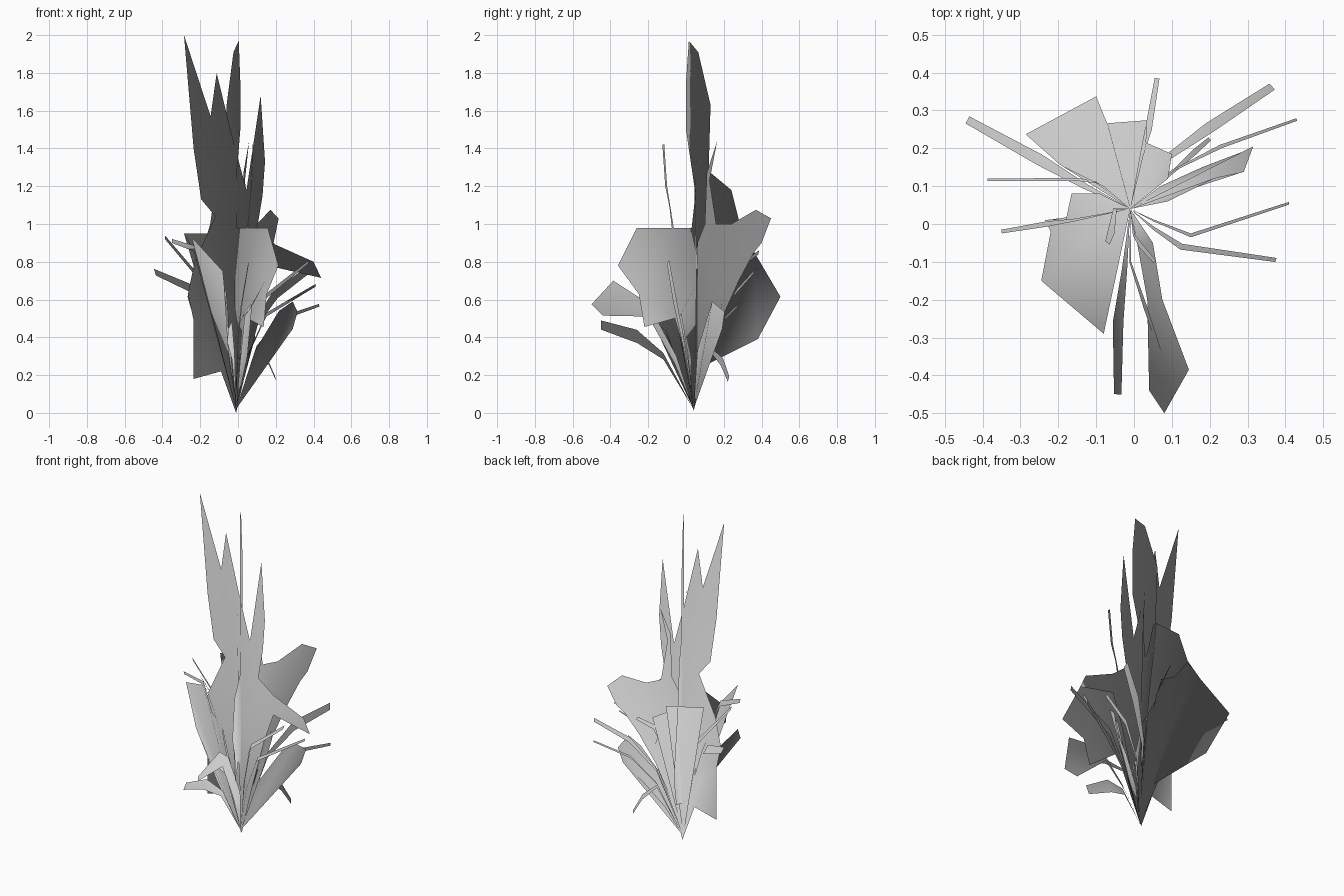
import bpy, bmesh
from mathutils import Vector

ROOT = Vector((-0.01, 0.04, 0.02))


def make(name, faces):
    """Object from polygons, softly shaded with outward and upward normals."""
    bm = bmesh.new()
    for f in faces:
        bm.faces.new([bm.verts.new(p) for p in f])
    bmesh.ops.remove_doubles(bm, verts=bm.verts, dist=0.0005)
    bmesh.ops.triangulate(bm, faces=[f for f in bm.faces if len(f.verts) > 4])
    for f in bm.faces:
        f.smooth = True
        f.normal_update()
        if f.normal.z < 0:
            f.normal_flip()
    me = bpy.data.meshes.new(name)
    bm.to_mesh(me)
    bm.free()
    me.normals_split_custom_set_from_vertices(
        [Vector((v.co.x, v.co.y, max(v.co.z - 0.2, 0.15))).normalized() for v in me.vertices])
    ob = bpy.data.objects.new(name, me)
    bpy.context.collection.objects.link(ob)
    return ob


def sheet(name, outline, place):
    """Upright flat leaf cluster, outline given as (distance, height)."""
    make(name, [[place(t, z) for t, z in outline]])


def fan(name, rim):
    """Spreading leaf: triangles from the root out to a rim."""
    make(name, [[ROOT, a, b] for a, b in zip(rim, rim[1:])])


def blade(name, path, width, rise):
    """Narrow tilted blade following a path, tapering toward root and tip."""
    pts = [Vector(p) for p in path]
    d = pts[-1] - ROOT
    side = Vector((-d.y, d.x, 0)).normalized() * width / 2
    side.z = rise / 2
    prof = [0.5] + [1.0] * (len(pts) - 2) + [0.7]
    l = [ROOT] + [p + side * w for p, w in zip(pts, prof)]
    r = [ROOT] + [p - side * w for p, w in zip(pts, prof)]
    make(name, [[l[0], l[1], r[1]]] +
         [[l[i], l[i + 1], r[i + 1], r[i]] for i in range(1, len(pts))])


# Tall upright cluster running left to right
sheet("tall_leaf_cluster_wide", [
    (-.01, 0), (-.09, .22), (-.235, .18), (-.235, .49), (-.265, .63),
    (-.23, .8), (-.17, .93), (-.12, 1.04), (-.195, 1.13), (-.235, 1.4),
    (-.286, 2.0), (-.145, 1.57), (-.113, 1.8), (-.02, 1.42), (.045, 1.18),
    (.12, 1.68), (.143, 1.33), (.13, 1.15), (.1, .97), (.2, .89),
    (.4, .8), (.44, .715), (.2, .77), (.14, .6), (.06, .3)],
    lambda t, z: (t, .05 + .03 * t, z))

# Tall upright cluster running front to back
sheet("tall_leaf_cluster_deep", [
    (.04, .01), (.1, .25), (.38, .39), (.5, .615), (.35, .87),
    (.285, 1.0), (.24, 1.18), (.12, 1.28), (.13, 1.63), (.065, 1.91),
    (.015, 1.97), (.0, 1.75), (.0, 1.5), (.05, 1.16), (.03, .98),
    (-.065, .98), (-.11, 1.2), (-.125, 1.42), (-.115, 1.42), (-.1, 1.2), (-.075, .98),
    (-.26, .98), (-.36, .78), (-.25, .63), (-.22, .455), (-.06, .5), (0, .3)],
    lambda t, z: (-.01 - .56 * (t - .04), t, z))

# Third upright cluster, leaning to the back right
sheet("tall_leaf_cluster_diagonal", [
    (.04, .01), (.12, .3), (.19, .5), (.28, .7), (.36, .85), (.4, .9),
    (.45, 1.03), (.37, 1.075), (.24, 1.0), (.16, 1.0), (.125, 1.23),
    (.165, 1.44), (.11, 1.27), (.1, 1.0), (.06, .9)],
    lambda t, z: (-.01 + .55 * (t - .04), t, z))

# Broad spreading leaves
fan("broad_leaf_back", [
    (-.08, .1, .45), (-.196, .157, .8), (-.286, .237, .95), (-.1, .337, .95),
    (-.071, .266, .88), (.034, .274, .82), (.032, .215, .7),
    (.1, .185, .55), (.09, .12, .4)])
fan("broad_leaf_front_left", [
    (-.055, -.12, .36), (-.08, -.29, .75), (-.245, -.15, .93), (-.22, -.02, .87),
    (-.235, .01, .86), (-.18, .01, .7), (-.165, .08, .6), (-.09, .08, .35)])
fan("broad_leaf_right", [
    (.07, .1, .2), (.18, .15, .34), (.29, .192, .445), (.315, .205, .535),
    (.29, .138, .59), (.217, .123, .54), (.09, .06, .33)])
make("broad_leaf_front", [
    [ROOT, (.05, -.05, .3), (.01, -.06, .26)],
    [(.01, -.06, .26), (.05, -.05, .3), (.075, -.2, .58), (.035, -.2, .51)],
    [(.035, -.2, .51), (.075, -.2, .58), (.145, -.385, .7), (.08, -.5, .575), (.04, -.44, .515)]])

# Narrow blades: name, path, top width, vertical width
for name, path, width, rise in [
    ("blade_back_left", [(-.13, .1, .48), (-.25, .17, .66), (-.44, .275, .745)], .03, .05),
    ("blade_left", [(-.1, .11, .5), (-.15, .118, .65), (-.387, .117, .93)], .008, .03),
    ("blade_left_tip", [(-.16, .01, .7), (-.23, 0, .87), (-.35, -.02, .91)], .014, .03),
    ("blade_back", [(.02, .18, .6), (.038, .25, .75), (.061, .385, .85)], .018, .03),
    ("blade_back_right", [(.08, .17, .45), (.2, .255, .63), (.365, .363, .75)], .03, .045),
    ("blade_right_back", [(.1, .14, .35), (.23, .205, .5), (.43, .276, .57)], .01, .02),
    ("blade_drooping", [(.1, .135, .33), (.16, .19, .27), (.2, .225, .18)], .015, .04),
    ("blade_right", [(.05, .01, .3), (.15, -.03, .52), (.41, .055, .675)], .01, .02),
    ("blade_right_front", [(.05, -.01, .35), (.125, -.06, .6), (.375, -.095, .8)], .016, .03),
    ("blade_front", [(-.025, -.12, .3), (-.042, -.26, .405), (-.043, -.45, .465)], .028, .07),
    ("blade_front_thin", [(-.01, -.1, .42), (.03, -.22, .52), (.07, -.34, .57)], .01, .03),
    ("blade_inner_front", [(0, -.03, .4), (.02, -.06, .58), (.055, -.1, .79)], .012, .03),
    ("blade_inner_left", [(-.05, .04, .3), (-.06, -.02, .5), (-.07, -.05, .65)], .02, .03),
]:
    blade(name, path, width, rise)
